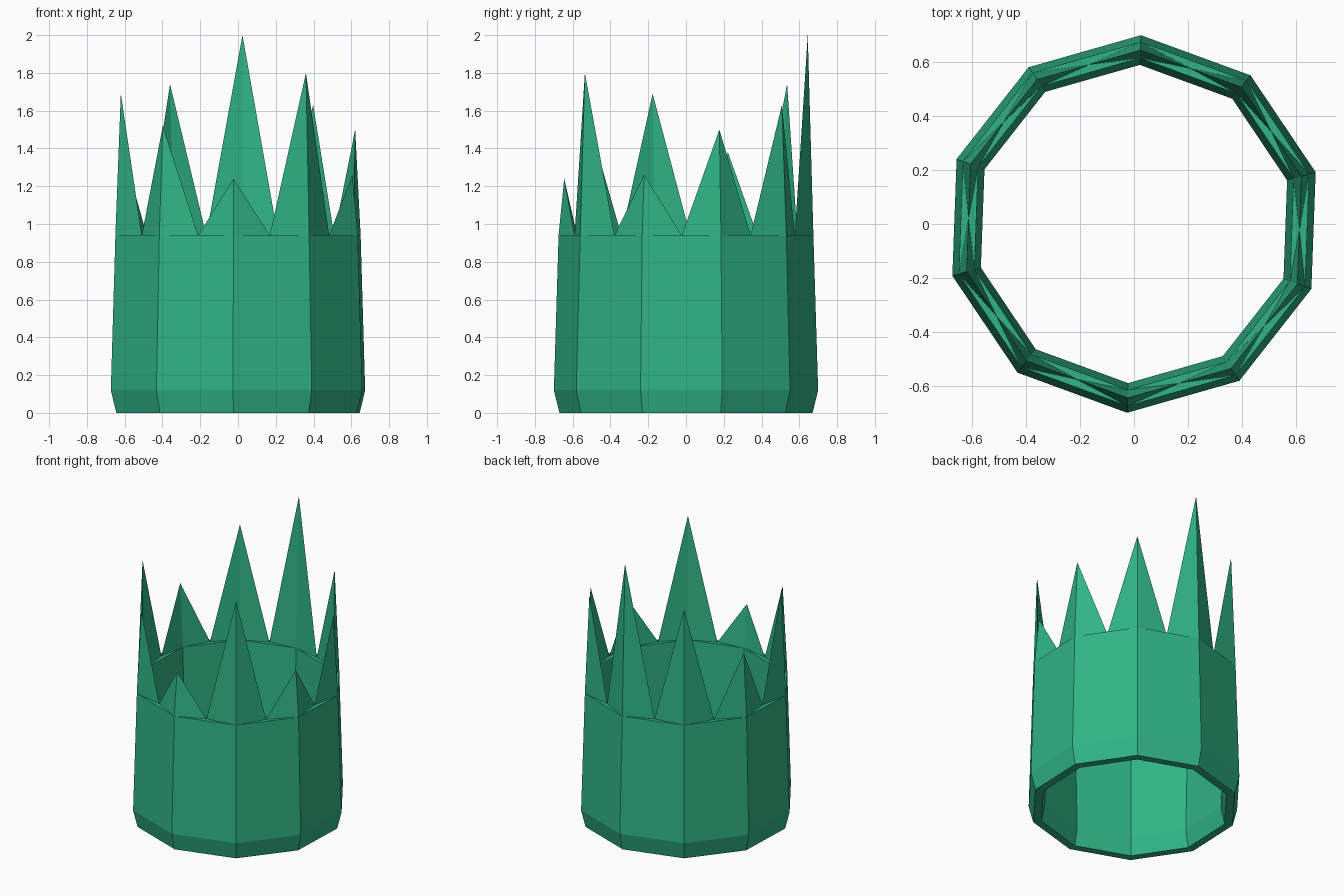
import bpy, bmesh, math

cube = bpy.data.objects.get("Cube")
if cube:
    bpy.data.objects.remove(cube, do_unlink=True)

SIDES = 10
START = math.radians(-92.1)      # direction of the front corner
RIM_Z, RIM_R = 0.94, 0.645       # rim height and centre-line radius
# Spike tips, one per corner, counter-clockwise from the front corner
TIPS = [1.24, 1.80, 1.26, 1.50, 1.63, 2.00, 1.74, 1.38, 1.69, 1.52]
# Wall cross-section (radius, height): outside upward, then inside downward
OUTER = [(0.67, 0.0), (0.70, 0.12), (0.675, RIM_Z)]
INNER = [(0.615, RIM_Z), (0.59, 0.12), (0.615, 0.0)]

green = bpy.data.materials.new("emerald green")
green.use_nodes = True
colour = (0.029, 0.455, 0.238, 1.0)
green.diffuse_color = colour
bsdf = next(n for n in green.node_tree.nodes if n.type == 'BSDF_PRINCIPLED')
bsdf.inputs["Base Color"].default_value = colour
bsdf.inputs["Roughness"].default_value = 0.7


def ring(bm, radius, z, shift=0.0):
    """Ten vertices around the axis; shift is in sides. z may be a list."""
    heights = z if isinstance(z, list) else [z] * SIDES
    verts = []
    for i, h in enumerate(heights):
        a = START + (i + shift) * math.tau / SIDES
        verts.append(bm.verts.new((radius * math.cos(a), radius * math.sin(a), h)))
    return verts


def valleys(bm):
    """Points in the middle of the rim, half way along each side."""
    return ring(bm, RIM_R * math.cos(math.pi / SIDES), RIM_Z, 0.5)


def finish(bm, name):
    mesh = bpy.data.meshes.new(name)
    bm.to_mesh(mesh)
    bm.free()
    mesh.materials.append(green)
    bpy.context.collection.objects.link(bpy.data.objects.new(name, mesh))


# Hollow ten-sided band with a chamfered foot
bm = bmesh.new()
outer = [ring(bm, r, z) for r, z in OUTER]
inner = [ring(bm, r, z) for r, z in INNER]
mid = valleys(bm)
strips = list(zip(outer, outer[1:])) + list(zip(inner, inner[1:])) + [(inner[-1], outer[0])]
for i in range(SIDES):
    j = (i + 1) % SIDES
    for a, b in strips:
        bm.faces.new((a[i], a[j], b[j], b[i]))
    # Flat slivers of rim between neighbouring spikes
    bm.faces.new((outer[-1][i], outer[-1][j], mid[i]))
    bm.faces.new((mid[i], inner[0][j], inner[0][i]))
finish(bm, "crown_band")

# Four-sided spikes, one on each corner of the rim
bm = bmesh.new()
out = ring(bm, *OUTER[-1])
inn = ring(bm, *INNER[0])
mid = valleys(bm)
tip = ring(bm, RIM_R, TIPS)
for i in range(SIDES):
    base = [mid[i - 1], out[i], mid[i], inn[i]]
    for k in range(4):
        bm.faces.new((base[k], base[(k + 1) % 4], tip[i]))
finish(bm, "crown_spikes")
